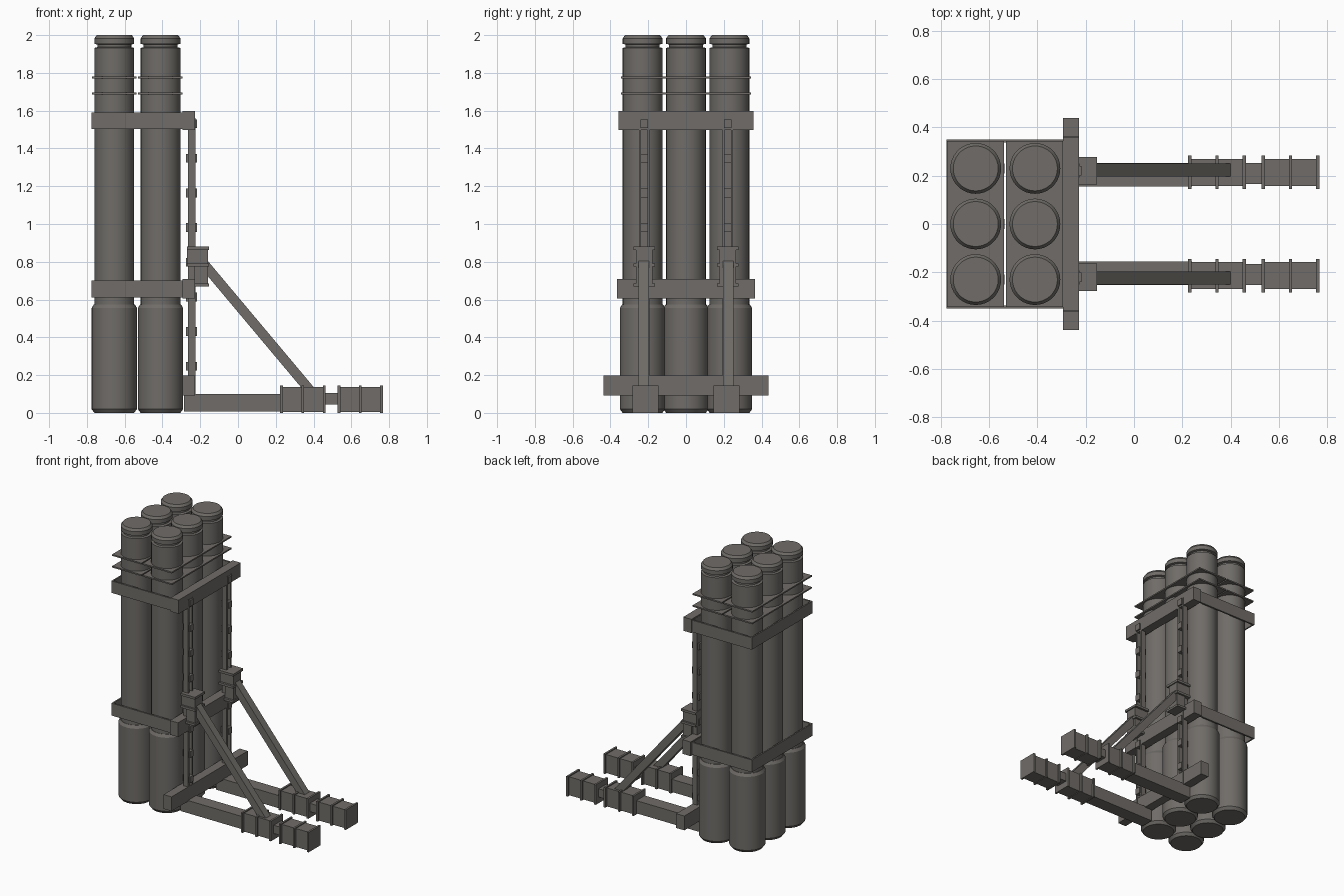
import bpy, bmesh, math
from mathutils import Vector

if "Cube" in bpy.data.objects:
    bpy.data.objects.remove(bpy.data.objects["Cube"], do_unlink=True)

paint = bpy.data.materials.new("warm_grey_paint")
paint.use_nodes = True
grey = (0.16, 0.15, 0.138, 1)
paint.diffuse_color = grey
paint.node_tree.nodes["Principled BSDF"].inputs["Base Color"].default_value = grey


def finish(name, bm):
    mesh = bpy.data.meshes.new(name)
    bmesh.ops.recalc_face_normals(bm, faces=bm.faces)
    bm.to_mesh(mesh)
    bm.free()
    mesh.materials.append(paint)
    obj = bpy.data.objects.new(name, mesh)
    bpy.context.collection.objects.link(obj)
    return obj


def add_box(bm, x, y, z):
    """Add a box given its (low, high) range on each axis."""
    verts = bmesh.ops.create_cube(bm, size=1)["verts"]
    for v in verts:
        v.co = Vector([(r[0] + r[1]) / 2 + c * (r[1] - r[0])
                       for r, c in zip((x, y, z), v.co)])


def boxes(name, *ranges):
    bm = bmesh.new()
    for r in ranges:
        add_box(bm, *r)
    return finish(name, bm)


def mirrored(name, *ranges):
    """Build boxes on the +y side and mirror them to -y."""
    for side, s in (("back", 1), ("front", -1)):
        boxes(f"{side}_{name}",
              *[(x, (min(s * y[0], s * y[1]), max(s * y[0], s * y[1])), z)
                for x, y, z in ranges])


# Launch tubes: one lathed profile, six copies
profile = [(0, 0), (.105, 0), (.12, .02), (.12, .555), (.108, .575),
           (.105, .575), (.105, 1.932), (.09, 1.936), (.09, 1.95),
           (.105, 1.954), (.105, 1.983), (.093, 2), (0, 2)]
bm = bmesh.new()
points = [bm.verts.new((r, 0, z)) for r, z in profile]
edges = [bm.edges.new(pair) for pair in zip(points, points[1:])]
bmesh.ops.spin(bm, geom=points + edges, cent=(0, 0, 0), axis=(0, 0, 1),
               angle=math.tau, steps=36)
bmesh.ops.remove_doubles(bm, verts=bm.verts, dist=.0001)
tube = finish("tube", bm)
bpy.ops.object.select_all(action="DESELECT")
tube.select_set(True)
bpy.context.view_layer.objects.active = tube
bpy.ops.object.shade_smooth_by_angle(angle=math.radians(25))
columns = (-.655, -.41)
for i, x in enumerate(columns):
    for j, y in enumerate((-.23, 0, .23)):
        part = tube if i + j == 0 else tube.copy()
        part.name = f"tube_{i + 1}_{j + 1}"
        part.location = (x, y, 0)
        if part != tube:
            bpy.context.collection.objects.link(part)

# Thin spacer plates around the upper tubes
for level in (1.69, 1.775):
    boxes("spacer_plates", *[((x - .119, x + .117), (-.343, .343),
                              (level - .005, level + .005)) for x in columns])

# Hollow straps around the cluster, each with a cross bar
for name, low, high, reach in (("lower", .61, .70, .365), ("upper", 1.503, 1.59, .357)):
    z = (low, high)
    boxes(name + "_strap",
          ((-.775, -.765), (-.35, .35), z), ((-.295, -.285), (-.35, .35), z),
          ((-.775, -.285), (-.35, -.338), z), ((-.775, -.285), (.338, .35), z))
    boxes(name + "_cross_bar", ((-.293, -.228), (-reach, reach), (low - .005, high + .008)))
boxes("base_cross_bar", ((-.293, -.228), (-.438, .438), (.093, .197)))

# Upright channel rails with regular clips
rail_z = (.05, 1.56)
mirrored("rail", ((-.265, -.252), (.192, .25), rail_z),
         ((-.265, -.226), (.192, .205), rail_z), ((-.265, -.226), (.237, .25), rail_z))
mirrored("rail_clips", *[((-.276, -.217), (.201, .241), (z - .023, z + .023))
                         for z in [.247 + .1835 * i for i in range(8)]])

# Brackets that carry the struts
mirrored("bracket",
         ((-.27, -.16), (.178, .264), (.79, .87)),
         ((-.23, -.16), (.178, .264), (.675, .80)),
         ((-.27, -.153), (.163, .277), (.863, .88)),
         ((-.27, -.153), (.163, .277), (.775, .792)),
         ((-.23, -.153), (.163, .277), (.67, .686)))

# Diagonal struts
start, end = Vector((-.19, 0, .80)), Vector((.385, 0, .115))
for side, y in (("back", .224), ("front", -.224)):
    strut = boxes(side + "_strut", ((-.026, .026), (-.027, .027),
                                    (0, (end - start).length)))
    strut.rotation_euler = (0, math.atan2(end.x - start.x, end.z - start.z), 0)
    strut.location = start + Vector((0, y, 0))

# Outrigger beams with ribbed weight boxes
mirrored("outrigger_beam", ((-.287, .24), (.155, .252), (.008, .10)))
mirrored("outrigger_link", ((.45, .54), (.165, .252), (.045, .105)))
for name, low, high in (("inner", .222, .465), ("outer", .527, .768)):
    mid = (low + high) / 2
    ribs = [((x - .007, x + .007), (.145, .284), (0, .145))
            for x in (low + .008, mid, high - .008)]
    mirrored(name + "_weight_box", ((low + .004, high - .004), (.157, .268), (.004, .138)), *ribs)
